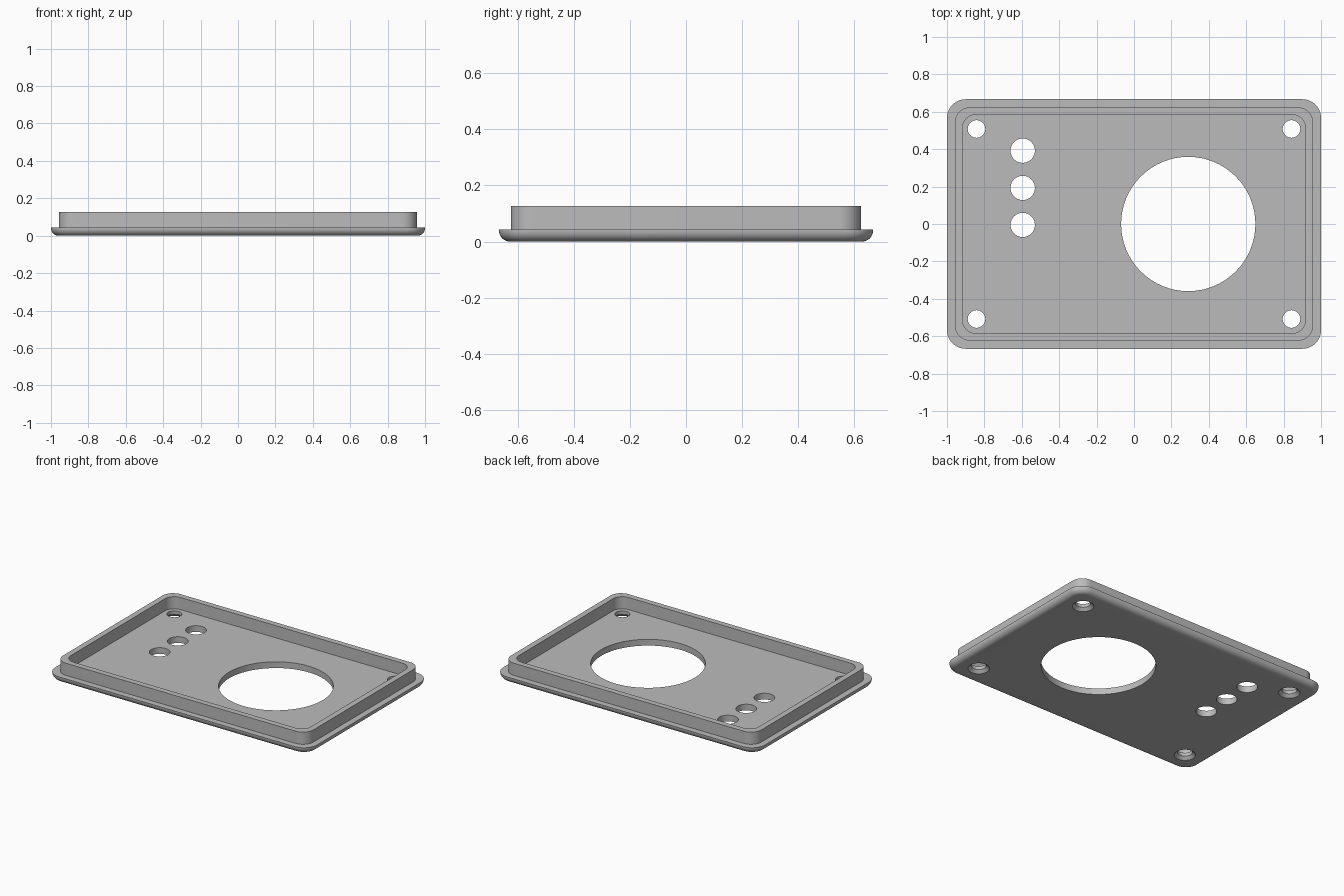
import bpy, bmesh, math

cube = bpy.data.objects.get("Cube")
if cube:
    bpy.data.objects.remove(cube, do_unlink=True)

grey = bpy.data.materials.new("light_grey")
grey.use_nodes = True
colour = (0.5, 0.5, 0.5, 1)
grey.diffuse_color = colour
grey.node_tree.nodes["Principled BSDF"].inputs["Base Color"].default_value = colour

HALF_X, HALF_Y, EDGE, TOP = 1.0, 0.667, 0.04, 0.043
RIM_TOP = 0.127


def finish(name, bm):
    bmesh.ops.recalc_face_normals(bm, faces=bm.faces)
    mesh = bpy.data.meshes.new(name)
    bm.to_mesh(mesh)
    bm.free()
    obj = bpy.data.objects.new(name, mesh)
    bpy.context.collection.objects.link(obj)
    mesh.materials.append(grey)
    return obj


def rounded_ring(bm, inset, radius, z, steps=10):
    """Loop of vertices around a rounded rectangle."""
    ring = []
    cx, cy = HALF_X - inset - radius, HALF_Y - inset - radius
    for quarter, (sx, sy) in enumerate(((1, 1), (-1, 1), (-1, -1), (1, -1))):
        for i in range(steps + 1):
            a = math.pi / 2 * (quarter + i / steps)
            ring.append(bm.verts.new((sx * cx + radius * math.cos(a),
                                      sy * cy + radius * math.sin(a), z)))
    return ring


def lathe_cutter(name, x, y, profile, sides=64):
    """Closed round cutter from (radius, z) pairs."""
    bm = bmesh.new()
    rings = [[bm.verts.new((x + r * math.cos(2 * math.pi * i / sides),
                            y + r * math.sin(2 * math.pi * i / sides), z))
              for i in range(sides)] for r, z in profile]
    skin(bm, rings)
    obj = finish(name, bm)
    obj.hide_render = True
    return obj


def skin(bm, rings):
    """Bridge consecutive loops and cap both ends."""
    for a, b in zip(rings, rings[1:]):
        for i in range(len(a)):
            j = (i + 1) % len(a)
            bm.faces.new((a[i], a[j], b[j], b[i]))
    bm.faces.new(rings[0])
    bm.faces.new(rings[-1])


# Cover plate: rounded lower edge, ledge, raised rim and inner floor
bm = bmesh.new()
sections = []
for k in range(9):
    a = math.pi / 2 * k / 8
    inset = EDGE * (1 - math.sin(a))
    sections.append((inset, 0.1 - inset, EDGE * (1 - math.cos(a))))
sections += [(0, 0.1, TOP), (0.043, 0.08, TOP), (0.043, 0.08, RIM_TOP),
             (0.083, 0.07, RIM_TOP), (0.083, 0.07, TOP)]
skin(bm, [rounded_ring(bm, *s) for s in sections])
plate = finish("cover_plate", bm)

# Openings: large round window, three button holes, four countersunk screw holes
cutters = [lathe_cutter("window_cutter", 0.29, 0, [(0.359, -0.1), (0.359, 0.1)])]
for y in (-0.005, 0.193, 0.392):
    cutters.append(lathe_cutter("button_cutter", -0.595, y, [(0.065, -0.1), (0.065, 0.1)]))
for sx in (-1, 1):
    for sy in (-1, 1):
        cutters.append(lathe_cutter("screw_cutter", sx * 0.842, sy * 0.508,
                                    [(0.067, -0.1), (0.067, 0), (0.047, 0.02), (0.047, 0.1)]))

bpy.context.view_layer.objects.active = plate
plate.select_set(True)
for cutter in cutters:
    mod = plate.modifiers.new("opening", 'BOOLEAN')
    mod.operation = 'DIFFERENCE'
    mod.solver = 'EXACT'
    mod.object = cutter
    bpy.ops.object.modifier_apply(modifier=mod.name)
    bpy.data.objects.remove(cutter, do_unlink=True)

bpy.ops.object.shade_smooth_by_angle(angle=math.radians(30))
